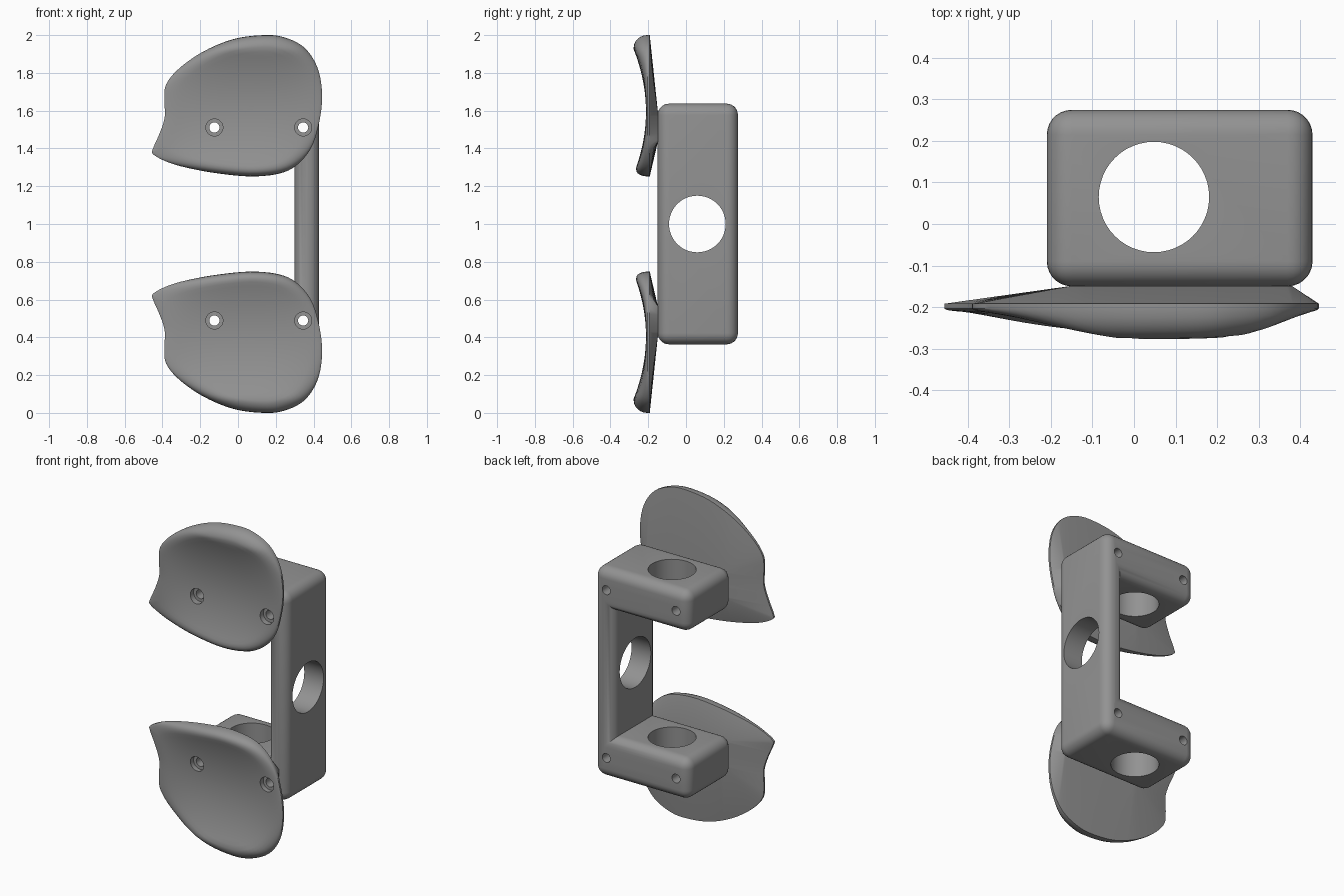
import bpy, bmesh, math
from mathutils import Vector, Matrix

if "Cube" in bpy.data.objects:
    bpy.data.objects.remove(bpy.data.objects["Cube"])

MID = 1.0                      # mirror height between the two halves
SCREWS = [(-0.125, 1.511), (0.345, 1.511)]

grey = bpy.data.materials.new("mid_grey")
grey.diffuse_color = (0.29, 0.29, 0.29, 1)
grey.use_nodes = True
grey.node_tree.nodes["Principled BSDF"].inputs["Base Color"].default_value = grey.diffuse_color


def make_object(name, bm):
    bmesh.ops.recalc_face_normals(bm, faces=bm.faces[:])
    me = bpy.data.meshes.new(name)
    bm.to_mesh(me)
    bm.free()
    me.materials.append(grey)
    ob = bpy.data.objects.new(name, me)
    bpy.context.collection.objects.link(ob)
    return ob


def cutter(axis, centre, radius, length):
    bm = bmesh.new()
    bmesh.ops.create_cone(bm, cap_ends=True, segments=48, radius1=radius,
                          radius2=radius, depth=length)
    rot = {'X': Matrix.Rotation(math.pi / 2, 4, 'Y'),
           'Y': Matrix.Rotation(math.pi / 2, 4, 'X'),
           'Z': Matrix.Identity(4)}[axis]
    bmesh.ops.transform(bm, matrix=Matrix.Translation(centre) @ rot, verts=bm.verts)
    ob = make_object("hole_cutter", bm)
    ob.hide_render = True
    return ob


def finish(ob, cutters):
    # cut the holes, bake the modifiers, then smooth
    for c in cutters:
        m = ob.modifiers.new("hole", 'BOOLEAN')
        m.operation, m.solver, m.object = 'DIFFERENCE', 'EXACT', c
    dg = bpy.context.evaluated_depsgraph_get()
    me = bpy.data.meshes.new_from_object(ob.evaluated_get(dg))
    ob.modifiers.clear()
    ob.data = me
    for c in cutters:
        bpy.data.objects.remove(c)
    bpy.ops.object.select_all(action='DESELECT')
    ob.select_set(True)
    bpy.context.view_layer.objects.active = ob
    bpy.ops.object.shade_smooth_by_angle(angle=math.radians(32))


def screw_cutters(radius, y, length):
    return [cutter('Y', (x, y, zz), radius, length)
            for x, z in SCREWS for zz in (z, 2 * MID - z)]


# C-shaped bracket: extruded profile with rounded outer edges
half = [(0.30, 1.385), (-0.21, 1.385), (-0.21, 1.637), (0.43, 1.637)]
profile = half + [(x, 2 * MID - z) for x, z in reversed(half)]
bm = bmesh.new()
face = bm.faces.new([bm.verts.new((x, -0.15, z)) for x, z in profile])
ext = bmesh.ops.extrude_face_region(bm, geom=[face])
bmesh.ops.translate(bm, vec=(0, 0.425, 0),
                    verts=[v for v in ext['geom'] if isinstance(v, bmesh.types.BMVert)])
bmesh.ops.recalc_face_normals(bm, faces=bm.faces[:])
edges = [e for e in bm.edges if e.is_convex]
bmesh.ops.bevel(bm, geom=edges, offset=0.06, offset_type='OFFSET', segments=7,
                profile=0.5, affect='EDGES', clamp_overlap=True)
bracket = make_object("bracket", bm)
finish(bracket, [cutter('Z', (0.048, 0.065, MID), 0.133, 3),
                 cutter('X', (0.38, 0.06, MID), 0.15, 0.3)]
       + screw_cutters(0.027, 0, 2))

# Pad outline (x, z)
OUTLINE = [(-.45, 1.37), (-.385, 1.333), (-.28, 1.30), (-.10, 1.267), (.10, 1.252),
           (.27, 1.285), (.38, 1.39), (.43, 1.54), (.445, 1.69), (.42, 1.83),
           (.35, 1.935), (.245, 1.988), (.14, 2.0), (-.02, 1.98), (-.18, 1.915),
           (-.31, 1.825), (-.38, 1.74), (-.39, 1.66), (-.388, 1.565),
           (-.415, 1.48), (-.45, 1.40)]


def smooth_loop(pts, steps):
    # closed Catmull-Rom curve through the points
    n, out = len(pts), []
    for i in range(n):
        a, b, c, d = (Vector(pts[(i + k) % n]) for k in (-1, 0, 1, 2))
        for s in range(steps):
            t = s / steps
            out.append(0.5 * (2 * b + (c - a) * t + (2 * a - 5 * b + 4 * c - d) * t * t
                              + (3 * b - a - 3 * c + d) * t ** 3))
    return out


CENTRE = Vector((0.04, 1.595))


def front_depth(x, z, s):
    # scooped front with raised upper and lower rims, rolled over at the edge
    rim = 0.065 * max(0, 1 - (abs(x - 0.04) / 0.45) ** 3)
    y = -0.212 - rim * min(1, ((z - CENTRE.y) / 0.33) ** 2)
    t = max(0, (s - 0.84) / 0.16)
    return -0.204 + (y + 0.204) * math.sqrt(max(0, 1 - t * t))


def make_pad(name, lower):
    loop = smooth_loop(OUTLINE, 5)
    rings = []
    for s in [i / 14 * 0.84 for i in range(1, 15)] + [.88, .92, .95, .975, .993, 1]:
        pts = [CENTRE + (p - CENTRE) * s for p in loop]
        rings.append([(p.x, front_depth(p.x, p.y, s), p.y) for p in pts])
    rings.append([(p.x, -0.192, p.y) for p in loop])
    # back tapers onto a rectangular footprint on the bracket arm
    rings.append([(min(max(p.x, -.15), .38), -0.149, min(max(p.y, 1.435), 1.595))
                  for p in loop])
    bm = bmesh.new()
    vr = [[bm.verts.new(c) for c in ring] for ring in rings]
    n = len(loop)
    for a, b in zip(vr, vr[1:]):
        for i in range(n):
            bm.faces.new((a[i], a[(i + 1) % n], b[(i + 1) % n], b[i]))
    hub = bm.verts.new((CENTRE.x, -0.212, CENTRE.y))
    for i in range(n):
        bm.faces.new((hub, vr[0][(i + 1) % n], vr[0][i]))
    bm.faces.new(vr[-1])
    bmesh.ops.remove_doubles(bm, verts=bm.verts, dist=1e-4)
    if lower:
        for v in bm.verts:
            v.co.z = 2 * MID - v.co.z
    pad = make_object(name, bm)
    # through holes plus counterbored screw seats
    finish(pad, screw_cutters(0.027, 0, 2) + screw_cutters(0.045, -0.285, 0.2))


make_pad("upper_pad", False)
make_pad("lower_pad", True)
